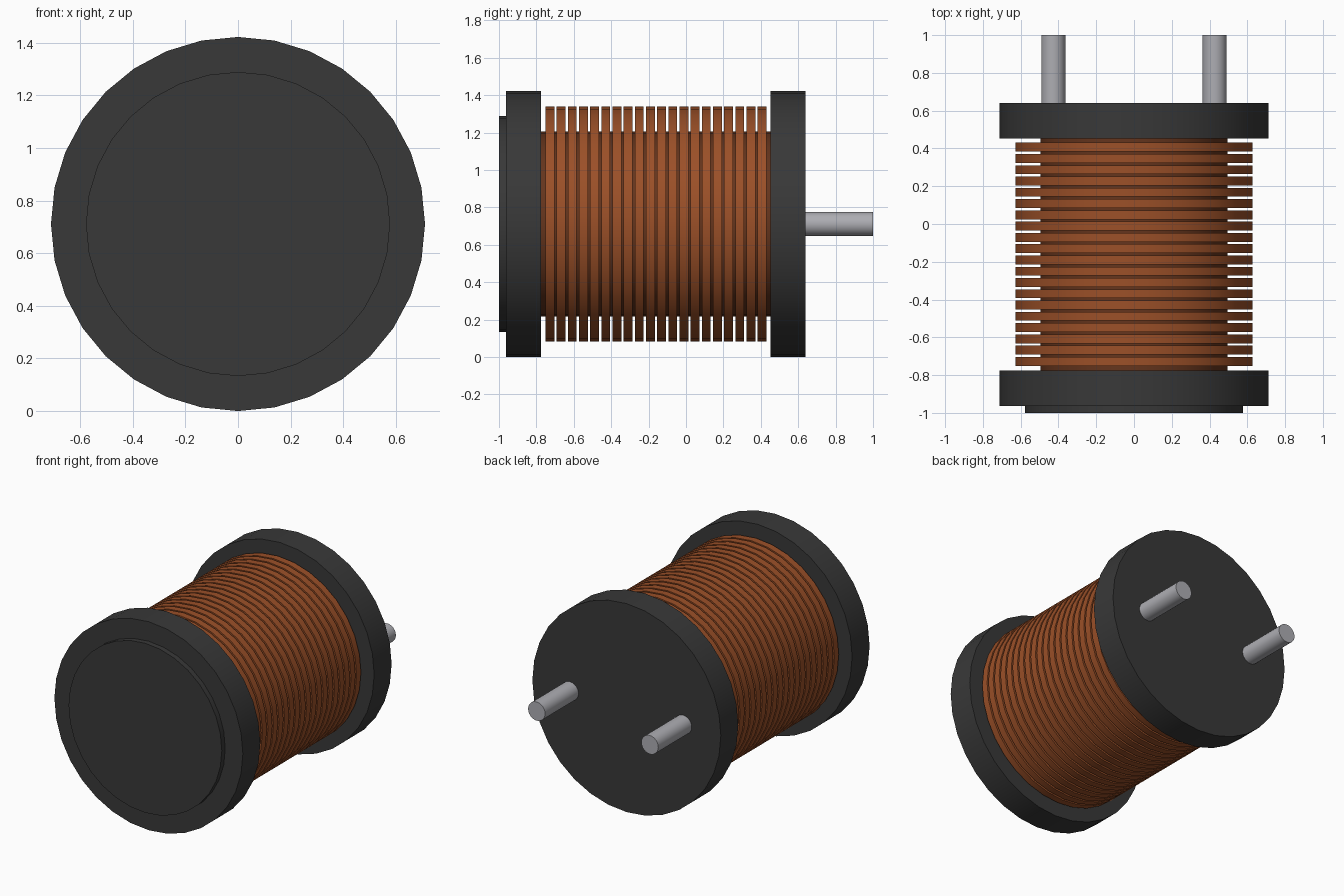
import bpy, math

cube = bpy.data.objects.get("Cube")
if cube:
    bpy.data.objects.remove(cube, do_unlink=True)

AXIS_Z = 0.711


def material(name, rgb, rough=0.5):
    m = bpy.data.materials.new(name)
    m.use_nodes = True
    m.diffuse_color = (*rgb, 1)
    bsdf = m.node_tree.nodes["Principled BSDF"]
    bsdf.inputs["Base Color"].default_value = (*rgb, 1)
    bsdf.inputs["Roughness"].default_value = rough
    return m


black = material("black plastic", (0.04, 0.04, 0.04))
copper = material("copper wire", (0.33, 0.080, 0.021))
dark_copper = material("dark copper core", (0.13, 0.035, 0.012))
steel = material("steel pin", (0.42, 0.42, 0.45))


def disc(name, radius, y0, y1, mat, x=0.0, sides=32):
    """Cylinder lying along y from y0 to y1."""
    bpy.ops.mesh.primitive_cylinder_add(
        vertices=sides, radius=radius, depth=y1 - y0,
        location=(x, (y0 + y1) / 2, AXIS_Z), rotation=(math.pi / 2, 0, 0))
    ob = bpy.context.object
    ob.name = name
    ob.data.materials.append(mat)
    bpy.ops.object.shade_smooth_by_angle(angle=math.radians(30))
    return ob


# Bobbin: two flanges, the raised front cap and the core
disc("front_flange", 0.711, -0.963, -0.775, black)
disc("back_flange", 0.711, 0.452, 0.640, black)
disc("front_cap", 0.578, -1.0, -0.95, black)
disc("core", 0.495, -0.78, 0.46, dark_copper)

# Wire turns
TURNS, START, PITCH, WIDTH = 20, -0.751, 0.0597, 0.047
for i in range(TURNS):
    y = START + i * PITCH
    disc(f"wire_turn_{i + 1:02d}", 0.627, y, y + WIDTH, copper)

# Terminal pins
for side, x in (("right", -0.427), ("left", 0.427)):
    disc(f"{side}_pin", 0.064, 0.62, 1.0, steel, x=x, sides=24)
